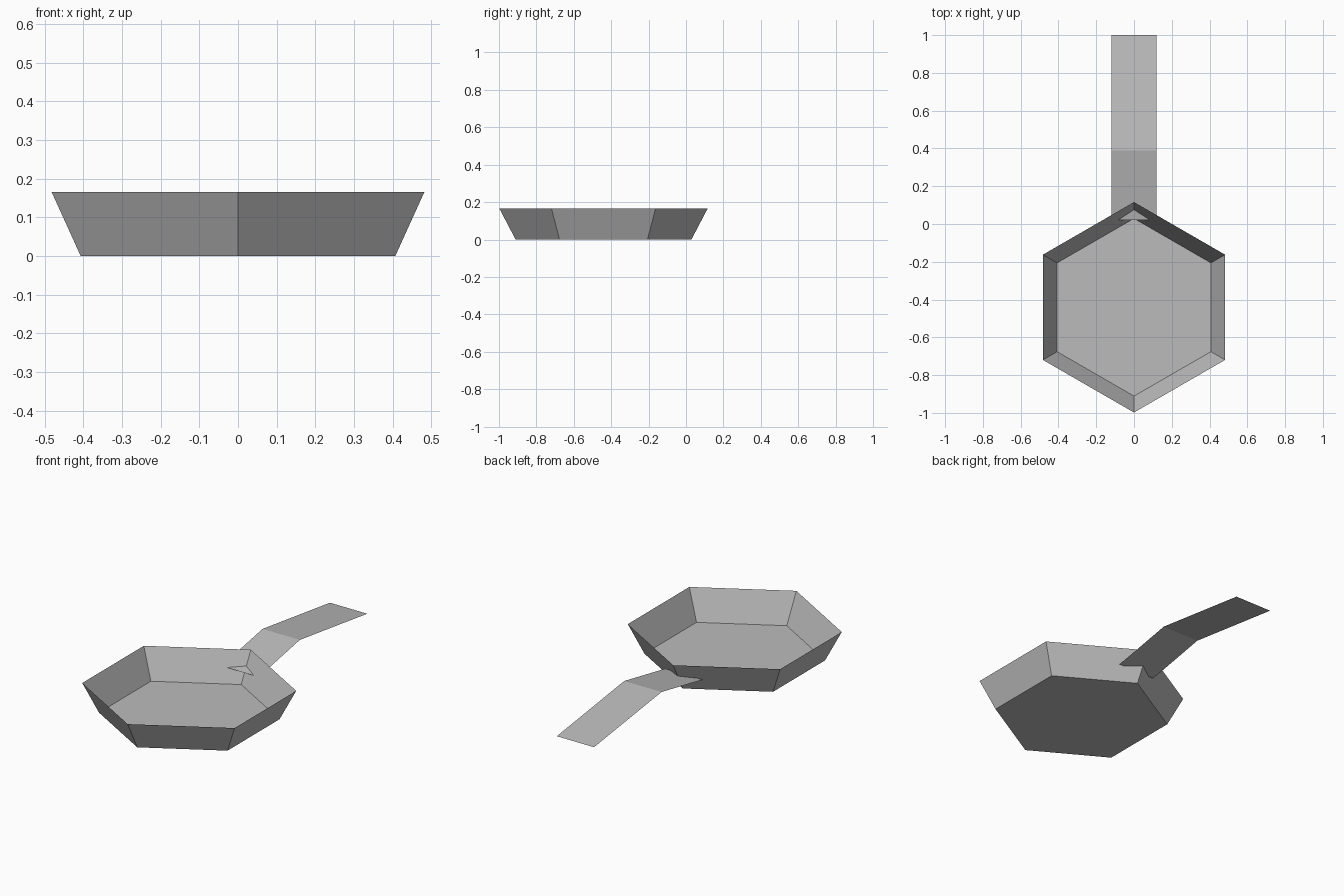
import bpy
import bmesh
from math import sin, cos, pi

cube = bpy.data.objects.get("Cube")
if cube:
    bpy.data.objects.remove(cube, do_unlink=True)

metal = bpy.data.materials.new("grey metal")
metal.use_nodes = True
GREY = (0.5, 0.5, 0.5, 1)
metal.diffuse_color = GREY
metal.node_tree.nodes["Principled BSDF"].inputs["Base Color"].default_value = GREY


def add_part(name, bm):
    mesh = bpy.data.meshes.new(name)
    bm.to_mesh(mesh)
    bm.free()
    mesh.materials.append(metal)
    obj = bpy.data.objects.new(name, mesh)
    bpy.context.collection.objects.link(obj)
    return obj


# Open six-sided pan: one floor face and six sloping walls
SIDES = 6
CENTRE_Y = -0.441
bm = bmesh.new()


def ring(radius, z):
    return [bm.verts.new((radius * sin(2 * pi * i / SIDES),
                          CENTRE_Y - radius * cos(2 * pi * i / SIDES), z))
            for i in range(SIDES)]


floor, rim = ring(0.47, 0), ring(0.557, 0.166)
bm.faces.new(floor)
for i in range(SIDES):
    j = (i + 1) % SIDES
    bm.faces.new((floor[i], floor[j], rim[j], rim[i]))
bmesh.ops.recalc_face_normals(bm, faces=bm.faces)
add_part("pan", bm)

# Thin bent handle, its inner end passing through the back corner of the pan
HALF_WIDTH = 0.118
profile = [(0.02, 0.078), (0.39, 0.149), (1.0, 0.066)]
bm = bmesh.new()
rows = [[bm.verts.new((x, y, z)) for x in (-HALF_WIDTH, HALF_WIDTH)] for y, z in profile]
for (a, b), (c, d) in zip(rows, rows[1:]):
    bm.faces.new((a, b, d, c))
add_part("handle", bm)
